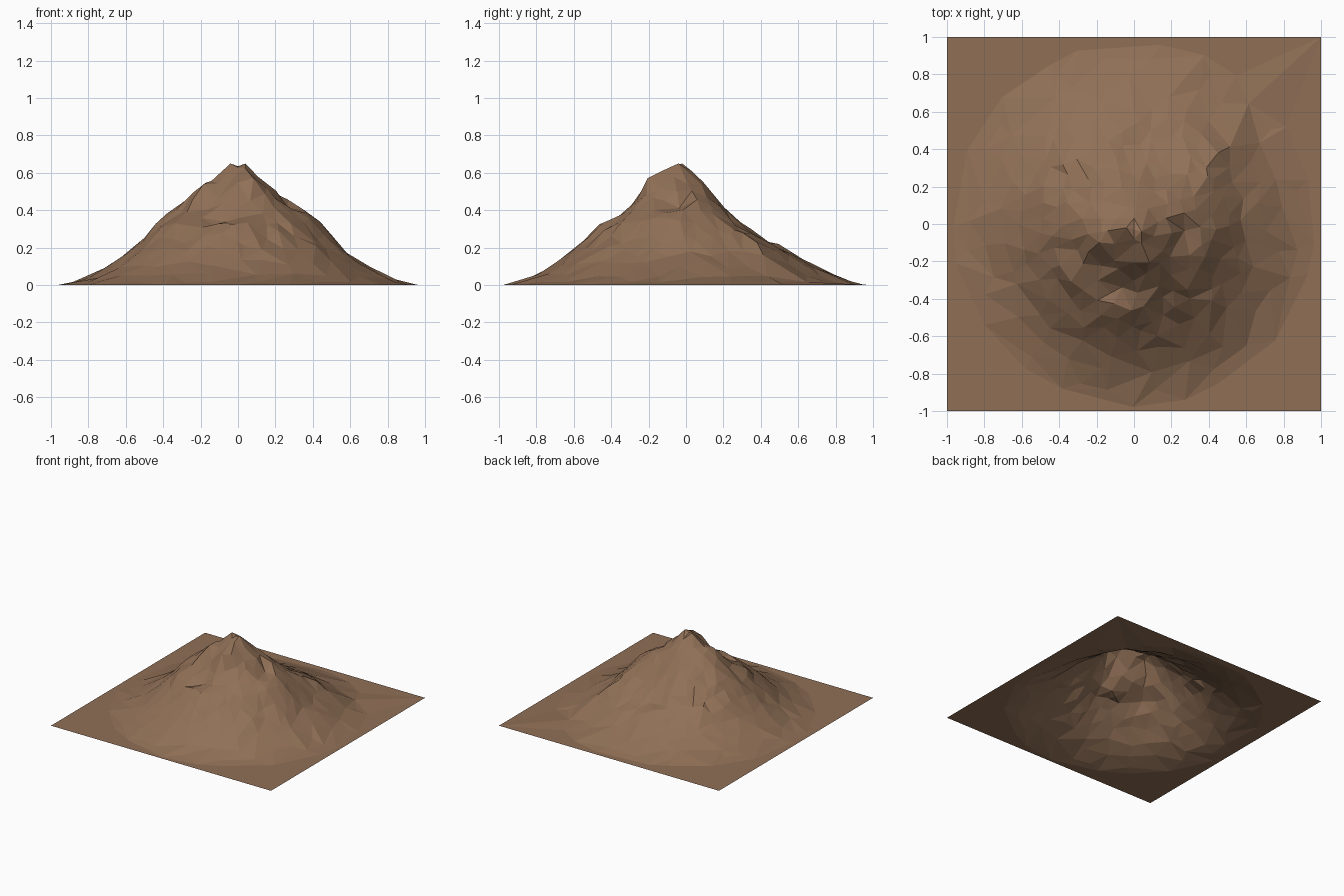
import bpy, math, random
from mathutils import Vector, noise
from mathutils.geometry import delaunay_2d_cdt

if "Cube" in bpy.data.objects:
    bpy.data.objects.remove(bpy.data.objects["Cube"])

random.seed(7)

# Slope profiles (radius, height) in the four main directions
RIGHT = [(0, .63), (.12, .56), (.25, .49), (.35, .41), (.45, .32), (.55, .20), (.66, .13), (.78, .05), (.9, .01), (.97, 0)]
LEFT = [(0, .63), (.13, .55), (.22, .51), (.35, .40), (.45, .32), (.63, .14), (.8, .04), (.9, .012), (.97, 0)]
FRONT = [(0, .63), (.12, .62), (.2, .56), (.28, .43), (.37, .35), (.48, .31), (.55, .24), (.7, .12), (.87, .02), (.98, 0)]
BACK = [(0, .63), (.06, .58), (.15, .50), (.25, .38), (.4, .25), (.48, .22), (.65, .12), (.85, .03), (.95, 0)]

# Local spurs and gullies: x, y, width, height change
BUMPS = [(.10, -.20, .09, .03), (-.12, -.26, .10, -.06), (.27, -.06, .09, -.04),
         (.42, .38, .12, .07), (.10, .28, .13, -.04), (-.2, -.06, .08, .02)]


def sample(profile, r):
    for (r0, z0), (r1, z1) in zip(profile, profile[1:]):
        if r <= r1:
            return z0 + (z1 - z0) * (r - r0) / (r1 - r0)
    return 0.0


def height(x, y):
    """Blend the four profiles by direction, add spurs and rocky noise."""
    r = math.hypot(x, y)
    if r > .94:
        return 0.0
    c, s = x / max(r, 1e-6), y / max(r, 1e-6)
    z = c * c * sample(RIGHT if c > 0 else LEFT, r) + s * s * sample(FRONT if s < 0 else BACK, r)
    rough = min(1, z / .25) * min(1, r / .15)
    z += rough * (.02 * noise.noise(Vector((x * 5, y * 5, 3.1))) + random.uniform(-.02, .014))
    for bx, by, w, h in BUMPS:
        z += h * math.exp(-((x - bx) ** 2 + (y - by) ** 2) / w ** 2)
    return max(0.0, z)


# Twin summit, then scattered rings of points getting sparser outward
points = [(-.04, -.02, .65), (.04, -.04, .65), (0, -.08, .63), (0, -.03, .635), (0, .03, .61)]
rings = [(.12, 10), (.2, 14), (.28, 20), (.36, 26), (.44, 32), (.52, 36), (.6, 36), (.69, 30), (.8, 24), (.89, 20), (.97, 20)]
for radius, count in rings:
    wobble = .03 if radius < .75 else .01
    turn = random.random()
    for i in range(count):
        a = (i + turn + random.uniform(-.3, .3)) * math.tau / count
        r = radius + random.uniform(-wobble, wobble)
        x, y = r * math.cos(a), r * math.sin(a)
        points.append((x, y, height(x, y)))
# Flat square corners
points += [(sx, sy, 0) for sx in (-1, 1) for sy in (-1, 1)]

# Triangulate in plan and lift to height
flat, _, tris, origin, _, _ = delaunay_2d_cdt([Vector(p[:2]) for p in points], [], [], 0, 1e-5)
verts = [(v.x, v.y, points[o[0]][2]) for v, o in zip(flat, origin)]
mesh = bpy.data.meshes.new("mountain")
mesh.from_pydata(verts, [], [list(t) for t in tris])
mesh.update()

rock = bpy.data.materials.new("brown rock")
rock.diffuse_color = (.28, .162, .094, 1)
rock.use_nodes = True
rock.node_tree.nodes["Principled BSDF"].inputs["Base Color"].default_value = rock.diffuse_color
mesh.materials.append(rock)
bpy.context.collection.objects.link(bpy.data.objects.new("mountain", mesh))
